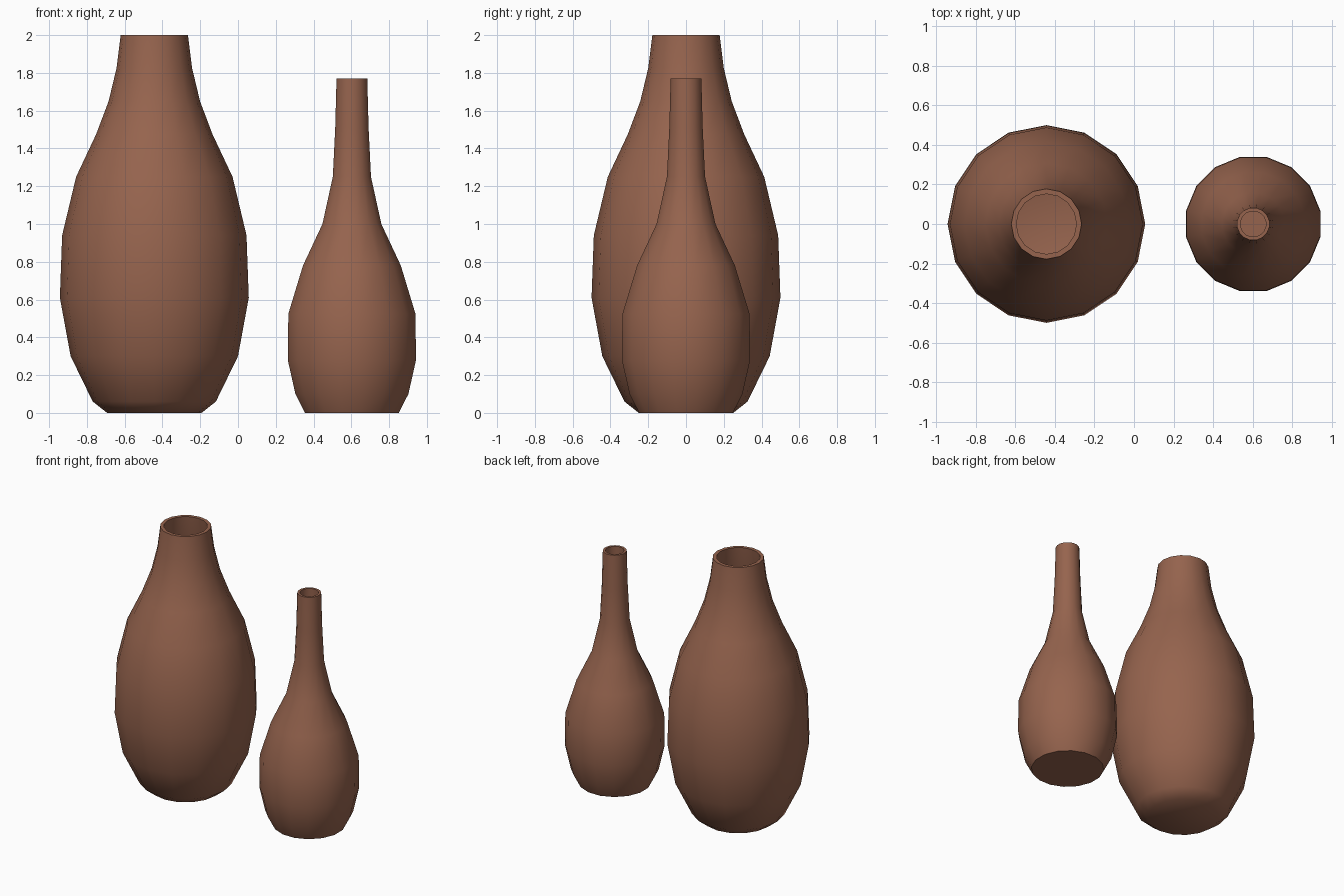
import bpy, bmesh, math

if "Cube" in bpy.data.objects:
    bpy.data.objects.remove(bpy.data.objects["Cube"])

clay = bpy.data.materials.new("brown_clay")
clay.diffuse_color = (0.305, 0.127, 0.076, 1)
clay.use_nodes = True
clay.node_tree.nodes["Principled BSDF"].inputs["Base Color"].default_value = clay.diffuse_color

SIDES = 16


def make_vase(name, x, profile, wall, turn):
    """Lathe a hollow vase from an outer (radius, height) profile."""
    # Outside going up, then inside going back down to the floor
    inner = [(r - wall, max(z, wall)) for r, z in reversed(profile)]
    path = profile + inner
    bm = bmesh.new()
    rings = []
    for r, z in path:
        rings.append([bm.verts.new((r * math.cos(a), r * math.sin(a), z))
                      for a in (2 * math.pi * i / SIDES + turn for i in range(SIDES))])
    for low, high in zip(rings, rings[1:]):
        for i in range(SIDES):
            j = (i + 1) % SIDES
            bm.faces.new((low[i], low[j], high[j], high[i]))
    # Base underneath and floor inside
    bm.faces.new(rings[0][::-1])
    bm.faces.new(rings[-1])
    bmesh.ops.recalc_face_normals(bm, faces=bm.faces)
    mesh = bpy.data.meshes.new(name)
    bm.to_mesh(mesh)
    bm.free()
    mesh.materials.append(clay)
    obj = bpy.data.objects.new(name, mesh)
    obj.location.x = x
    bpy.context.collection.objects.link(obj)
    bpy.ops.object.select_all(action='DESELECT')
    obj.select_set(True)
    bpy.context.view_layer.objects.active = obj
    bpy.ops.object.shade_smooth_by_angle(angle=math.radians(50))


# Large wide-necked vase
make_vase("large_vase", -0.443,
          [(0.25, 0), (0.326, 0.06), (0.443, 0.30), (0.50, 0.61), (0.488, 0.94),
           (0.414, 1.25), (0.308, 1.475), (0.242, 1.65), (0.20, 1.825), (0.178, 2.0)],
          0.026, 0)

# Small slim-necked vase
make_vase("small_vase", 0.603,
          [(0.253, 0), (0.305, 0.10), (0.346, 0.28), (0.343, 0.525), (0.264, 0.78),
           (0.159, 1.0), (0.103, 1.25), (0.09, 1.51), (0.083, 1.77)],
          0.018, math.pi / SIDES)
